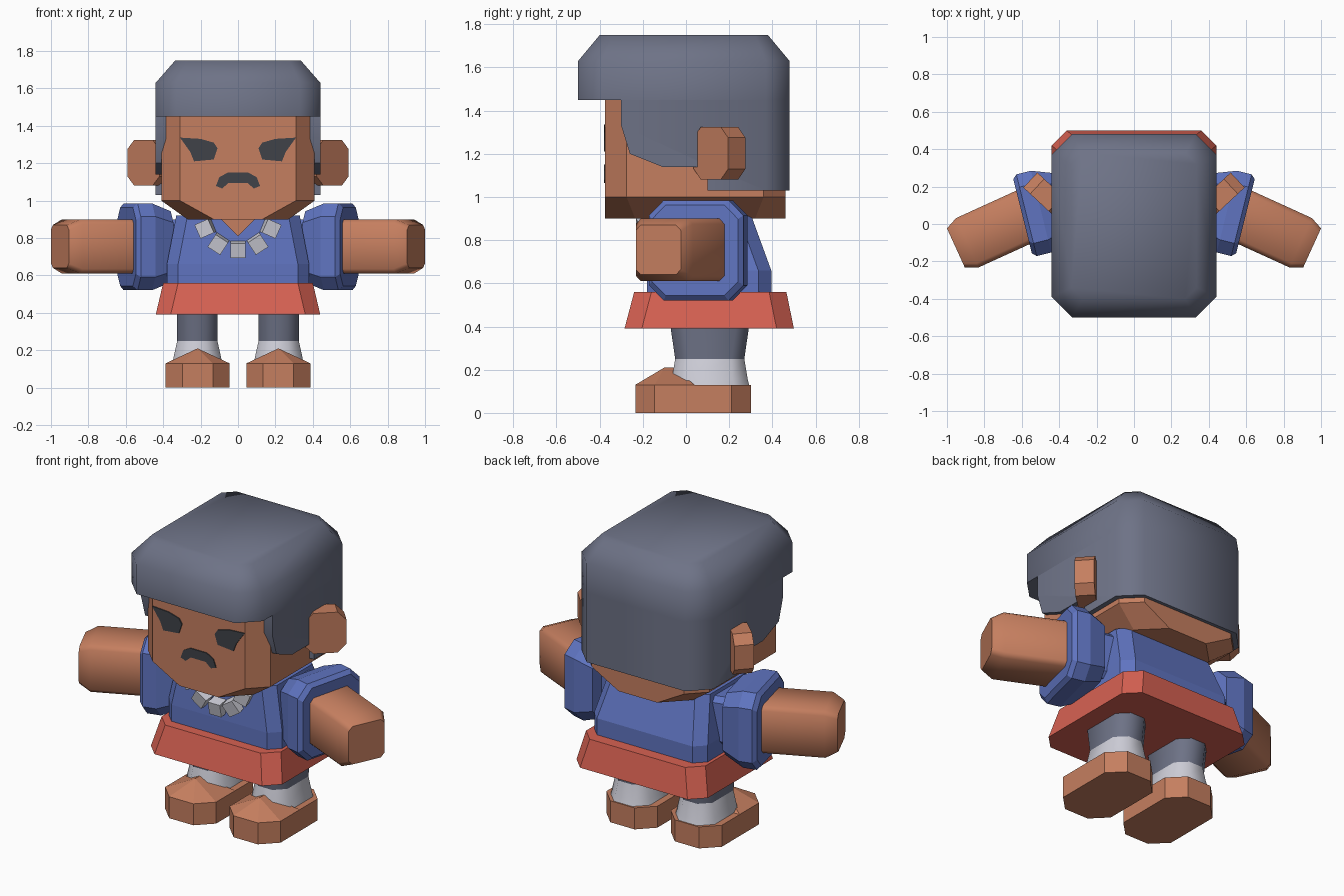
import bpy, bmesh, math
from mathutils import Vector, Matrix

if "Cube" in bpy.data.objects:
    bpy.data.objects.remove(bpy.data.objects["Cube"])


def material(name, rgb):
    m = bpy.data.materials.new(name)
    m.diffuse_color = (*rgb, 1)
    m.use_nodes = True
    m.node_tree.nodes["Principled BSDF"].inputs["Base Color"].default_value = m.diffuse_color
    return m


SKIN = material("warm_skin", (0.56, 0.21, 0.115))
HAIR = material("slate_grey", (0.155, 0.17, 0.24))
BLUE = material("shirt_blue", (0.115, 0.175, 0.53))
RED = material("skirt_red", (0.68, 0.12, 0.085))
WHITE = material("pale_grey", (0.62, 0.62, 0.69))
DARK = material("charcoal", (0.05, 0.055, 0.065))


def finish(name, bm, mat, smooth=None):
    bmesh.ops.recalc_face_normals(bm, faces=bm.faces)
    me = bpy.data.meshes.new(name)
    bm.to_mesh(me)
    bm.free()
    me.materials.append(mat)
    ob = bpy.data.objects.new(name, me)
    bpy.context.collection.objects.link(ob)
    if smooth:
        bpy.ops.object.select_all(action='DESELECT')
        ob.select_set(True)
        bpy.context.view_layer.objects.active = ob
        bpy.ops.object.shade_smooth_by_angle(angle=math.radians(smooth))
    return ob


def loft_bm(rings):
    """Skin a stack of equal-count rings and cap both ends."""
    bm = bmesh.new()
    vs = [[bm.verts.new(p) for p in r] for r in rings]
    n = len(vs[0])
    for a, b in zip(vs, vs[1:]):
        for i in range(n):
            j = (i + 1) % n
            bm.faces.new((a[i], a[j], b[j], b[i]))
    bm.faces.new(vs[0][::-1])
    bm.faces.new(vs[-1])
    return bm


def oct_ring(x0, x1, y0, y1, c):
    """Rectangle with cut corners."""
    return [(x0 + c, y0), (x1 - c, y0), (x1, y0 + c), (x1, y1 - c),
            (x1 - c, y1), (x0 + c, y1), (x0, y1 - c), (x0, y0 + c)]


def stack(name, mat, levels, smooth=None):
    """levels: (z, x0, x1, y0, y1, corner cut)"""
    rings = [[(x, y, l[0]) for x, y in oct_ring(*l[1:])] for l in levels]
    return finish(name, loft_bm(rings), mat, smooth)


def limb(name, mat, side, start, yaw, sections, smooth=None):
    """Cut-corner tube along a yawed axis; sections: (distance, half width, half height, cut)"""
    rot = Matrix.Rotation(math.radians(yaw), 3, 'Z')
    rings = []
    for d, hw, hh, c in sections:
        ring = [Vector(start) + rot @ Vector((d, a, b)) for a, b in oct_ring(-hw, hw, -hh, hh, c)]
        rings.append([(p.x * side, p.y, p.z) for p in ring])
    return finish(name, loft_bm(rings), mat, smooth)


def plate(name, mat, pts, y0, y1):
    """Outline in x-z pushed along y."""
    return finish(name, loft_bm([[(x, y, z) for x, z in pts] for y in (y0, y1)]), mat)


# Head
stack("head", SKIN, [(0.90, -0.27, 0.27, -0.375, 0.46, 0.14),
                     (1.00, -0.41, 0.41, -0.375, 0.46, 0.10),
                     (1.50, -0.41, 0.41, -0.375, 0.46, 0.10)])

# Hair: crown with overhanging fringe, then the sides and back
stack("hair_crown", HAIR, [(1.45, -0.44, 0.44, -0.50, 0.48, 0.11),
                           (1.63, -0.44, 0.44, -0.50, 0.48, 0.11),
                           (1.75, -0.335, 0.335, -0.40, 0.38, 0.06)], 60)
profile = [(-0.30, 1.45), (-0.30, 1.33), (-0.26, 1.20), (-0.11, 1.14),
           (0.10, 1.14), (0.10, 1.03), (0.48, 1.03), (0.48, 1.45)]
bm = loft_bm([[(x, y, z) for y, z in profile] for x in (-0.44, 0.44)])
corners = [e for e in bm.edges if all(v.co.y > 0.47 for v in e.verts)
           and abs(e.verts[0].co.z - e.verts[1].co.z) > 0.1]
bmesh.ops.bevel(bm, geom=corners, offset=0.11, segments=1, affect='EDGES')
finish("hair_sides_and_back", bm, HAIR, 50)

# Face details
eye = [(0.31, 1.337), (0.20, 1.33), (0.13, 1.31), (0.11, 1.28),
       (0.13, 1.22), (0.235, 1.21), (0.255, 1.26)]
mouth_half = [(0.055, 1.15), (0.10, 1.125), (0.118, 1.078), (0.085, 1.065), (0.05, 1.095)]
plate("mouth", DARK, mouth_half + [(-x, z) for x, z in reversed(mouth_half)], -0.381, -0.374)

# Shirt and neck opening
stack("shirt_body", BLUE, [(0.52, -0.38, 0.38, -0.18, 0.395, 0.06),
                           (0.66, -0.38, 0.38, -0.18, 0.395, 0.06),
                           (0.92, -0.33, 0.33, -0.16, 0.30, 0.06)])
plate("neck_opening", SKIN, [(-0.11, 0.92), (0, 0.81), (0.11, 0.92)], -0.178, -0.14)

# Skirt
stack("skirt", RED, [(0.39, -0.44, 0.44, -0.285, 0.50, 0.08),
                     (0.56, -0.40, 0.40, -0.24, 0.465, 0.08)])

# Bead necklace
for k in range(-2, 3):
    a = math.radians(33 * k)
    bm = bmesh.new()
    bmesh.ops.create_cube(bm, size=0.08)
    bm.transform(Matrix.Translation((0.19 * math.sin(a), -0.185, 0.93 - 0.19 * math.cos(a)))
                 @ Matrix.Rotation(-a, 4, 'Y') @ Matrix.Rotation(0.2, 4, 'X'))
    finish("necklace_bead", bm, WHITE)

# Mirrored parts
for s, tag in ((1, "left"), (-1, "right")):
    plate(tag + "_eye", DARK, [(x * s, z) for x, z in eye], -0.381, -0.374)

    # Ear: cut-corner slab swept backwards
    u, n = Vector((0.73, 0.68)), Vector((-0.68, 0.73)) * 0.11
    rings = []
    for base in (Vector((0.42, 0.035)), Vector((0.42, 0.035)) + n):
        ring = []
        for d, z in oct_ring(0, 0.235, 1.08, 1.325, 0.05):
            p = base + u * d
            ring.append((p.x * s, p.y, z))
        rings.append(ring)
    finish(tag + "_ear", loft_bm(rings), SKIN)

    # Shoulder, sleeve cuff and forearm
    limb(tag + "_shoulder", BLUE, s, (0.25, 0.12, 0.755), -14,
         [(0, 0.13, 0.145, 0.03), (0.2, 0.13, 0.145, 0.03)])
    limb(tag + "_sleeve", BLUE, s, (0.39, 0.093, 0.753), -14,
         [(0, 0.185, 0.19, 0.06), (0.11, 0.225, 0.232, 0.07),
          (0.19, 0.225, 0.232, 0.07), (0.212, 0.205, 0.21, 0.065)])
    limb(tag + "_arm", SKIN, s, (0.50, 0.078, 0.755), -24.5,
         [(0, 0.145, 0.145, 0.025), (0.43, 0.145, 0.145, 0.025),
          (0.497, 0.115, 0.115, 0.025)], 50)

    # Leg and sock
    def sided(levels):
        return [(z, *sorted((a * s, b * s)), *rest) for z, a, b, *rest in levels]

    stack(tag + "_leg", HAIR, sided([(0.25, 0.11, 0.325, -0.05, 0.27, 0.06),
                                     (0.42, 0.11, 0.325, -0.075, 0.295, 0.06)]), 50)
    stack(tag + "_sock", WHITE, sided([(0.12, 0.085, 0.35, -0.07, 0.295, 0.07),
                                       (0.16, 0.09, 0.345, -0.065, 0.285, 0.07),
                                       (0.25, 0.11, 0.325, -0.05, 0.27, 0.06)]), 50)

    # Shoe with a peaked toe
    stack(tag + "_shoe", SKIN, sided([(0, 0.045, 0.387, -0.235, 0.30, 0.09),
                                      (0.13, 0.045, 0.387, -0.235, 0.30, 0.09)]))
    bm = bmesh.new()
    for x, y, z in [(0.045, -0.145, 0.13), (0.135, -0.235, 0.13), (0.297, -0.235, 0.13),
                    (0.387, -0.145, 0.13), (0.387, 0.04, 0.13), (0.045, 0.04, 0.13),
                    (0.216, -0.10, 0.21), (0.216, -0.06, 0.21)]:
        bm.verts.new((x * s, y, z))
    bmesh.ops.convex_hull(bm, input=bm.verts)
    finish(tag + "_shoe_toe", bm, SKIN)
